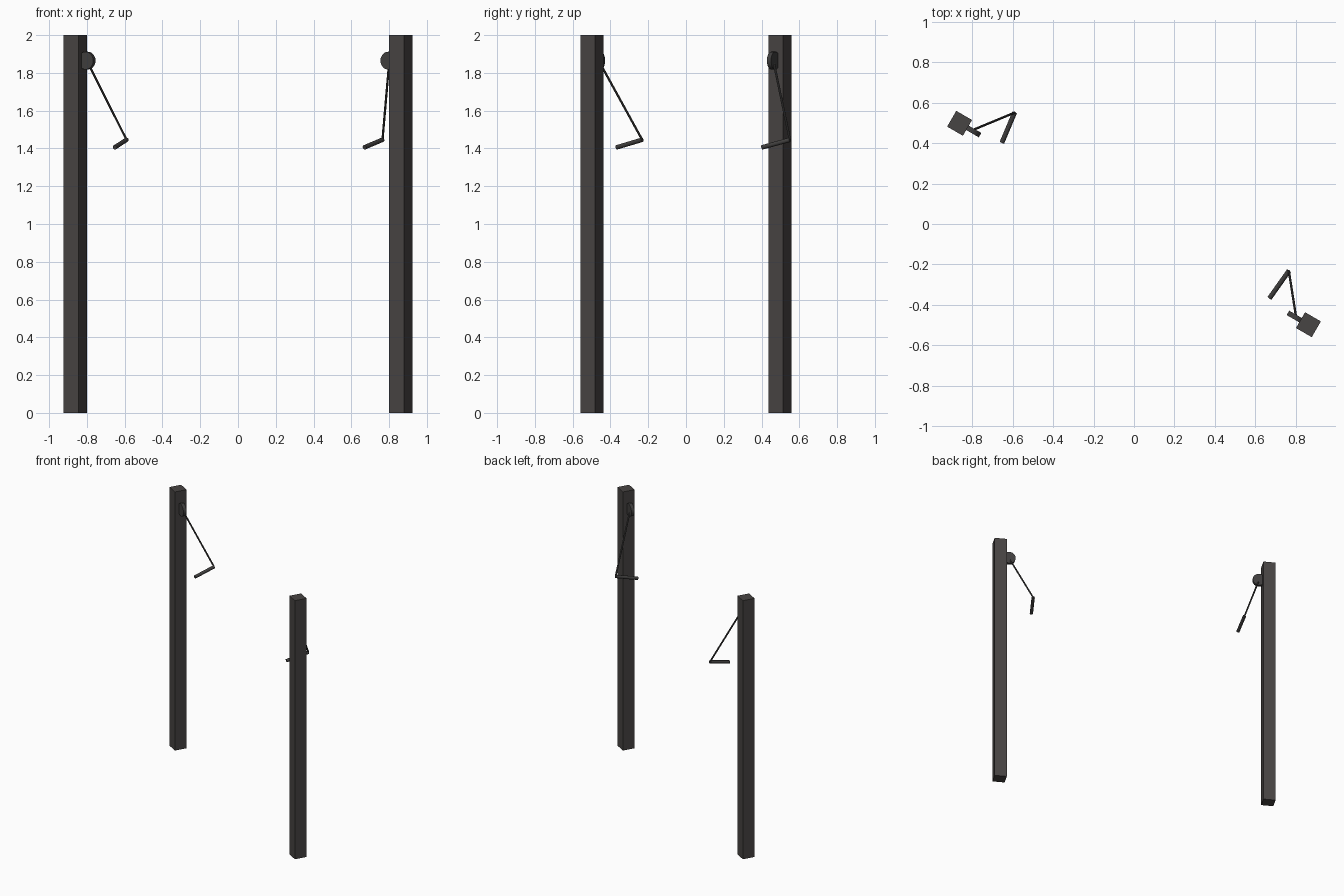
import bpy
import math
from mathutils import Vector

cube = bpy.data.objects.get("Cube")
if cube:
    bpy.data.objects.remove(cube, do_unlink=True)


def make_material(name, rgb):
    mat = bpy.data.materials.new(name)
    mat.use_nodes = True
    color = (*rgb, 1.0)
    mat.diffuse_color = color
    mat.node_tree.nodes["Principled BSDF"].inputs["Base Color"].default_value = color
    return mat


POST_GREY = make_material("warm dark grey", (0.064, 0.058, 0.056))
METAL_GREY = make_material("dark grey", (0.052, 0.050, 0.049))

TILT = math.radians(-30)   # both posts are turned to face each other
POST_SIZE = 0.09
POST_HEIGHT = 2.0


def rod(name, start, end, radius, sides):
    """Smooth cylinder between two points."""
    start, end = Vector(start), Vector(end)
    axis = end - start
    bpy.ops.mesh.primitive_cylinder_add(
        vertices=sides, radius=radius, depth=axis.length, location=(start + end) / 2)
    obj = bpy.context.object
    obj.name = name
    obj.rotation_euler = axis.to_track_quat("Z", "Y").to_euler()
    obj.data.materials.append(METAL_GREY)
    bpy.ops.object.shade_smooth_by_angle(angle=math.radians(35))
    return obj


def station(side, direction, grip_start, grip_end):
    """Post with a pulley wheel, a cord and a hand grip."""
    along = Vector((math.cos(TILT), math.sin(TILT), 0))
    across = Vector((-along.y, along.x, 0))
    base = along * -0.995 * direction

    # Square post
    bpy.ops.mesh.primitive_cube_add(size=1, location=base + Vector((0, 0, POST_HEIGHT / 2)))
    post = bpy.context.object
    post.name = side + "_post"
    post.scale = (POST_SIZE, POST_SIZE, POST_HEIGHT)
    post.rotation_euler.z = TILT
    post.data.materials.append(POST_GREY)

    # Pulley wheel sunk into the inner face
    hub = base + along * 0.07 * direction + Vector((0, 0, 1.865))
    rod(side + "_pulley", hub - across * 0.0125, hub + across * 0.0125, 0.047, 24)

    # Cord and grip
    rod(side + "_cord", hub, grip_start, 0.006, 10)
    rod(side + "_grip", grip_start, grip_end, 0.012, 16)


station("right", 1, (-0.59, 0.55, 1.446), (-0.652, 0.403, 1.406))
station("left", -1, (0.765, -0.232, 1.446), (0.67, -0.366, 1.406))
